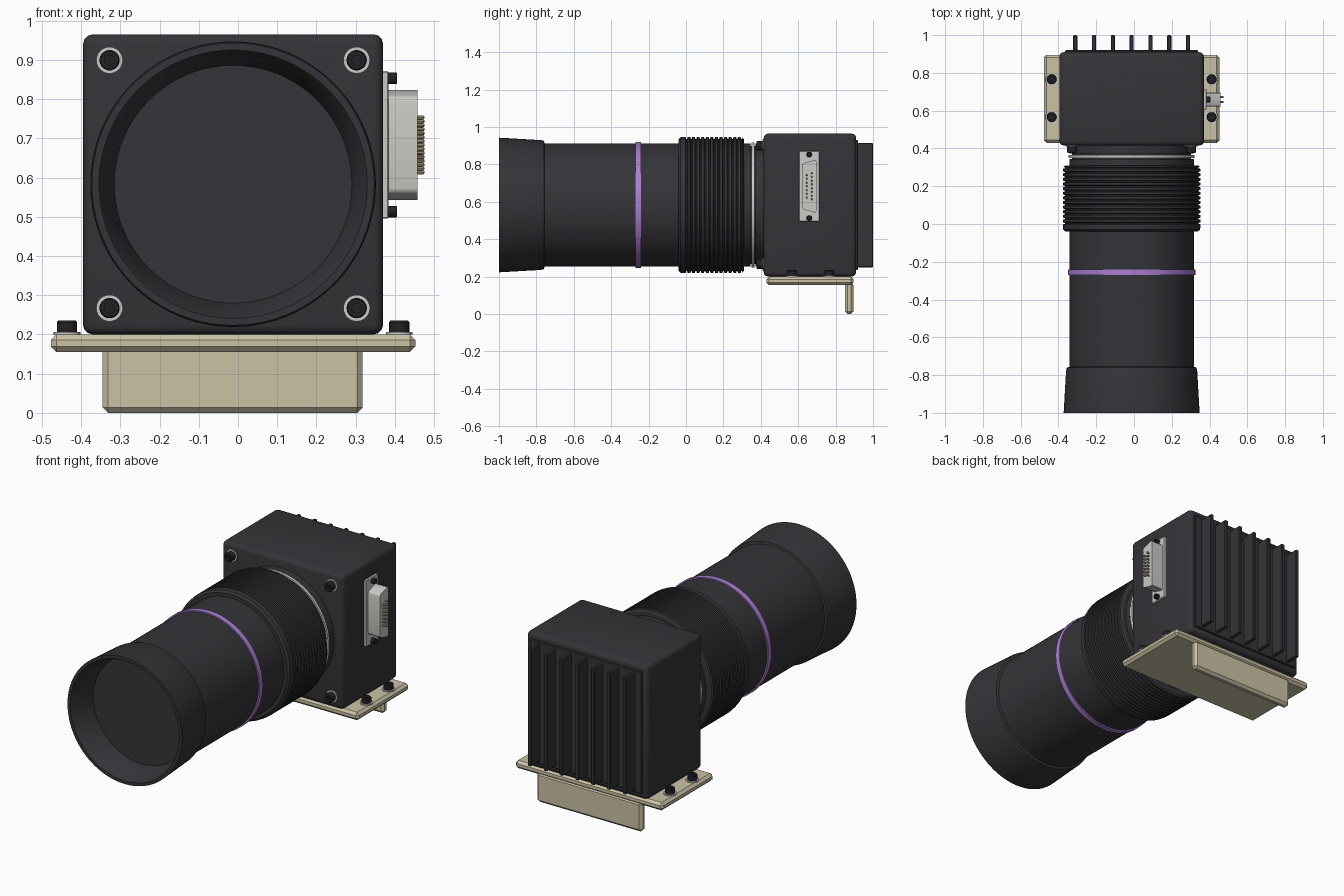
import bpy, bmesh, math
from mathutils import Matrix, Vector

old = bpy.data.objects.get("Cube")
if old:
    bpy.data.objects.remove(old, do_unlink=True)

CX, CZ = -0.0125, 0.583      # optical axis


def material(name, r, g, b):
    m = bpy.data.materials.new(name)
    m.use_nodes = True
    m.diffuse_color = (r, g, b, 1)
    m.node_tree.nodes["Principled BSDF"].inputs["Base Color"].default_value = (r, g, b, 1)
    return m


BLACK = material("anodised black", 0.035, 0.035, 0.041)
SCREW = material("screw black", 0.016, 0.016, 0.019)
TAN = material("bracket tan", 0.60, 0.54, 0.38)
PURPLE = material("band purple", 0.40, 0.21, 0.64)
METAL = material("light metal", 0.60, 0.59, 0.56)
PIN = material("pin gold", 0.45, 0.38, 0.22)


def finish(bm, name, mat, smooth=False):
    bmesh.ops.recalc_face_normals(bm, faces=bm.faces)
    mesh = bpy.data.meshes.new(name)
    bm.to_mesh(mesh)
    bm.free()
    mesh.materials.append(mat)
    ob = bpy.data.objects.new(name, mesh)
    bpy.context.collection.objects.link(ob)
    if smooth:
        bpy.ops.object.select_all(action='DESELECT')
        ob.select_set(True)
        bpy.context.view_layer.objects.active = ob
        bpy.ops.object.shade_smooth_by_angle(angle=math.radians(30))
    return ob


def box(name, x, y, z, mat, bevel=0, segments=1):
    """Box from (min, max) ranges with optional bevelled edges."""
    bm = bmesh.new()
    bmesh.ops.create_cube(bm, size=1)
    for v in bm.verts:
        v.co = Vector([(a + b) / 2 + c * (b - a) for (a, b), c in zip((x, y, z), v.co)])
    if bevel:
        bmesh.ops.bevel(bm, geom=bm.edges[:], offset=bevel, segments=segments,
                        profile=0.5, affect='EDGES')
    return finish(bm, name, mat, segments > 1)


def lathe(name, profile, mat, origin, axis=(0, 1, 0), steps=80):
    """Revolve (distance along axis, radius) points about an axis."""
    turn = Vector((0, 0, 1)).rotation_difference(Vector(axis)).to_matrix().to_4x4()
    place = Matrix.Translation(origin) @ turn
    bm = bmesh.new()
    verts = [bm.verts.new((r, 0, d)) for d, r in profile]
    edges = [bm.edges.new(p) for p in zip(verts, verts[1:])]
    bmesh.ops.spin(bm, geom=verts + edges, cent=(0, 0, 0), axis=(0, 0, 1),
                   angle=math.tau, steps=steps)
    bmesh.ops.remove_doubles(bm, verts=bm.verts, dist=0.0001)
    bmesh.ops.transform(bm, matrix=place, verts=bm.verts)
    return finish(bm, name, mat, True)


def screw(name, origin, axis, r, height, washer):
    """Socket head screw, seated on a washer when one is wanted."""
    s = r * 0.5
    lathe(name, [(0, 0), (0, r), (height * 0.88, r), (height, r * 0.88), (height, s),
                 (height * 0.5, s), (height * 0.5, 0)], SCREW, origin, axis, 18)
    if washer:
        lathe(name + "_washer", [(0, 0), (0, washer), (0.007, washer), (0.007, 0)],
              METAL, origin, axis, 24)


# Lens
AXIS = (CX, 0, CZ)
lathe("lens_hood", [(-0.85, 0), (-0.85, 0.303), (-0.995, 0.338), (-1, 0.342), (-1, 0.36),
                    (-0.775, 0.347), (-0.76, 0.343), (-0.755, 0.328)], BLACK, AXIS)
lathe("lens_barrel", [(-0.77, 0.33), (0, 0.33)], BLACK, AXIS)
lathe("purple_band", [(-0.27, 0.325), (-0.27, 0.337), (-0.24, 0.337), (-0.24, 0.325)],
      PURPLE, AXIS)

# Ribbed focus ring
ribs = [(-0.04, 0.325), (-0.04, 0.35), (-0.03, 0.362)]
count, start, pitch = 13, -0.015, 0.0245
for i in range(count):
    y = start + i * pitch
    ribs += [(y, 0.364), (y + 0.013, 0.364), (y + 0.016, 0.354), (y + 0.021, 0.354)]
ribs += [(0.303, 0.362), (0.31, 0.35), (0.31, 0.32)]
lathe("focus_ring", ribs, BLACK, AXIS)
lathe("mount_neck", [(0.3, 0.33), (0.345, 0.33), (0.345, 0.315), (0.372, 0.315),
                     (0.372, 0.328), (0.42, 0.328)], BLACK, AXIS)
lathe("mount_ring", [(0.35, 0.31), (0.35, 0.334), (0.365, 0.334), (0.365, 0.31)],
      METAL, AXIS)

# Camera body and heat sink
box("camera_body", (-0.395, 0.37), (0.415, 0.91), (0.2, 0.965), BLACK, 0.025, 3)
box("rear_plate", (-0.365, 0.34), (0.9, 0.92), (0.235, 0.93), BLACK, 0.004)
for i in range(7):
    x = CX + (i - 3) * 0.0995
    box("cooling_fin", (x - 0.011, x + 0.011), (0.91, 1.0), (0.25, 0.915), BLACK, 0.004)

# Front corner screws
for sx in (-1, 1):
    for sz in (-1, 1):
        screw("corner_screw", (CX + sx * 0.315, 0.416, CZ + sz * 0.316), (0, -1, 0),
              0.026, 0.04, 0.034)

# Mounting bracket
box("bracket_plate", (-0.477, 0.452), (0.43, 0.895), (0.155, 0.2), TAN, 0.014)
box("bracket_flange", (-0.345, 0.318), (0.85, 0.895), (0, 0.17), TAN, 0.014)
for sx in (-1, 1):
    for y in (0.566, 0.766):
        screw("bracket_screw", (CX + sx * 0.4235, y, 0.199), (0, 0, 1), 0.026, 0.036, 0.034)

# Side connector
PY, PZ = 0.659, 0.683
box("connector_plate", (0.365, 0.384), (0.605, 0.713), (0.495, 0.871), METAL, 0.003)
bm = bmesh.new()
outline = [(-0.038, -0.122), (0.038, -0.143), (0.038, 0.143), (-0.038, 0.122)]
face = bm.faces.new([bm.verts.new((0.38, PY + y, PZ + z)) for y, z in outline])
sides = bmesh.ops.extrude_face_region(bm, geom=[face])["geom"]
bmesh.ops.translate(bm, vec=(0.078, 0, 0),
                    verts=[v for v in sides if isinstance(v, bmesh.types.BMVert)])
upright = [e for e in bm.edges if abs(e.verts[0].co.x - e.verts[1].co.x) > 0.05]
bmesh.ops.bevel(bm, geom=upright, offset=0.012, segments=3, profile=0.5, affect='EDGES')
finish(bm, "connector_shell", METAL, True)
for row, n in ((-0.013, 7), (0.013, 8)):
    for i in range(n):
        z = PZ + 0.02 + (i - (n - 1) / 2) * 0.02 - 0.02
        lathe("connector_pin", [(0, 0.005), (0.019, 0.005), (0.022, 0.003), (0.022, 0)],
              PIN, (0.453, PY + row, z), (1, 0, 0), 8)
for s in (-1, 1):
    screw("connector_screw", (0.383, PY, PZ + s * 0.17), (1, 0, 0), 0.015, 0.022, 0)
